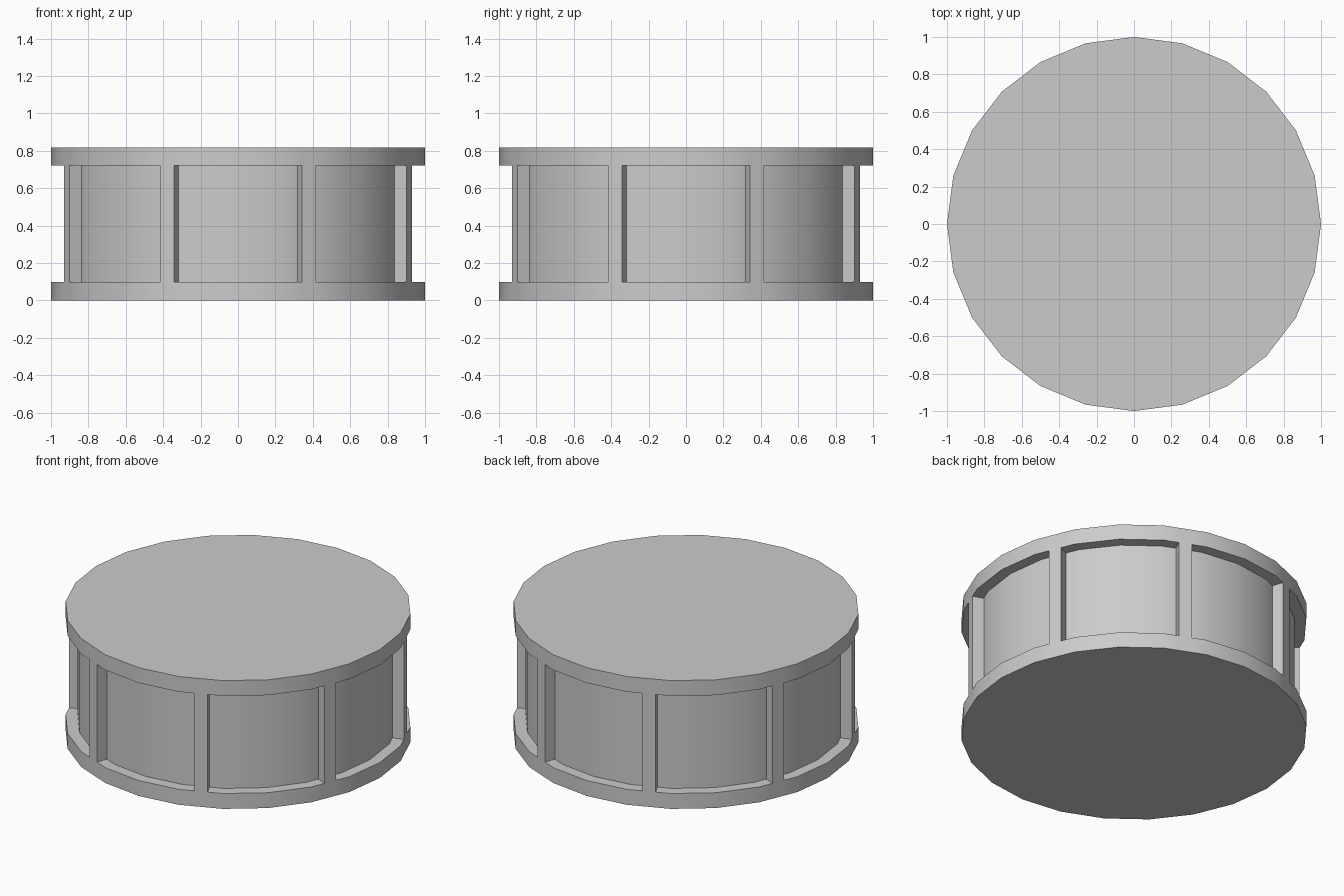
import bpy, bmesh
from math import radians, sin, cos, pi, tau

if "Cube" in bpy.data.objects:
    bpy.data.objects.remove(bpy.data.objects["Cube"])

SIDES, RIBS = 24, 8
INSET = 0.93                       # panel floor radius relative to the rim
RIB_HALF = radians(2.27)           # half the angular width of a rib
LEVELS = (0.0, 0.098, 0.72, 0.818)  # bottom, lower rim, upper rim, top


def rim_point(a, z):
    """Point on the 24-sided outline at angle a."""
    step = tau / SIDES
    r = cos(step / 2) / cos(a % step - step / 2)
    return (r * cos(a), r * sin(a), z)


# Outline angles: polygon corners plus both edges of every rib
rib_angles = [tau * (i + 0.5) / RIBS for i in range(RIBS)]
corners = [(tau * i / SIDES, False) for i in range(SIDES)]
rib_edges = [(a + s * RIB_HALF, s < 0) for a in rib_angles for s in (-1, 1)]
outline = sorted(corners + rib_edges)   # flag marks the start of a rib face
n = len(outline)

bm = bmesh.new()
rings = [[bm.verts.new(rim_point(a, z)) for a, _ in outline] for z in LEVELS]

# Caps and outer wall
bm.faces.new(rings[0][::-1])
bm.faces.new(rings[-1])
panels = []
for level in range(3):
    lo, hi = rings[level], rings[level + 1]
    for i in range(n):
        j = (i + 1) % n
        face = bm.faces.new((lo[i], lo[j], hi[j], hi[i]))
        if level == 1 and not outline[i][1]:
            panels.append(face)

# Push the panels between the ribs inward
ext = bmesh.ops.extrude_face_region(bm, geom=panels)
for v in (g for g in ext["geom"] if isinstance(g, bmesh.types.BMVert)):
    v.co.x *= INSET
    v.co.y *= INSET
bmesh.ops.delete(bm, geom=[f for f in panels if f.is_valid], context='FACES')
bmesh.ops.recalc_face_normals(bm, faces=bm.faces)

mesh = bpy.data.meshes.new("ribbed_drum")
bm.to_mesh(mesh)
bm.free()
drum = bpy.data.objects.new("ribbed_drum", mesh)
bpy.context.collection.objects.link(drum)

bpy.context.view_layer.objects.active = drum
drum.select_set(True)
bpy.ops.object.shade_smooth_by_angle(angle=radians(30))
